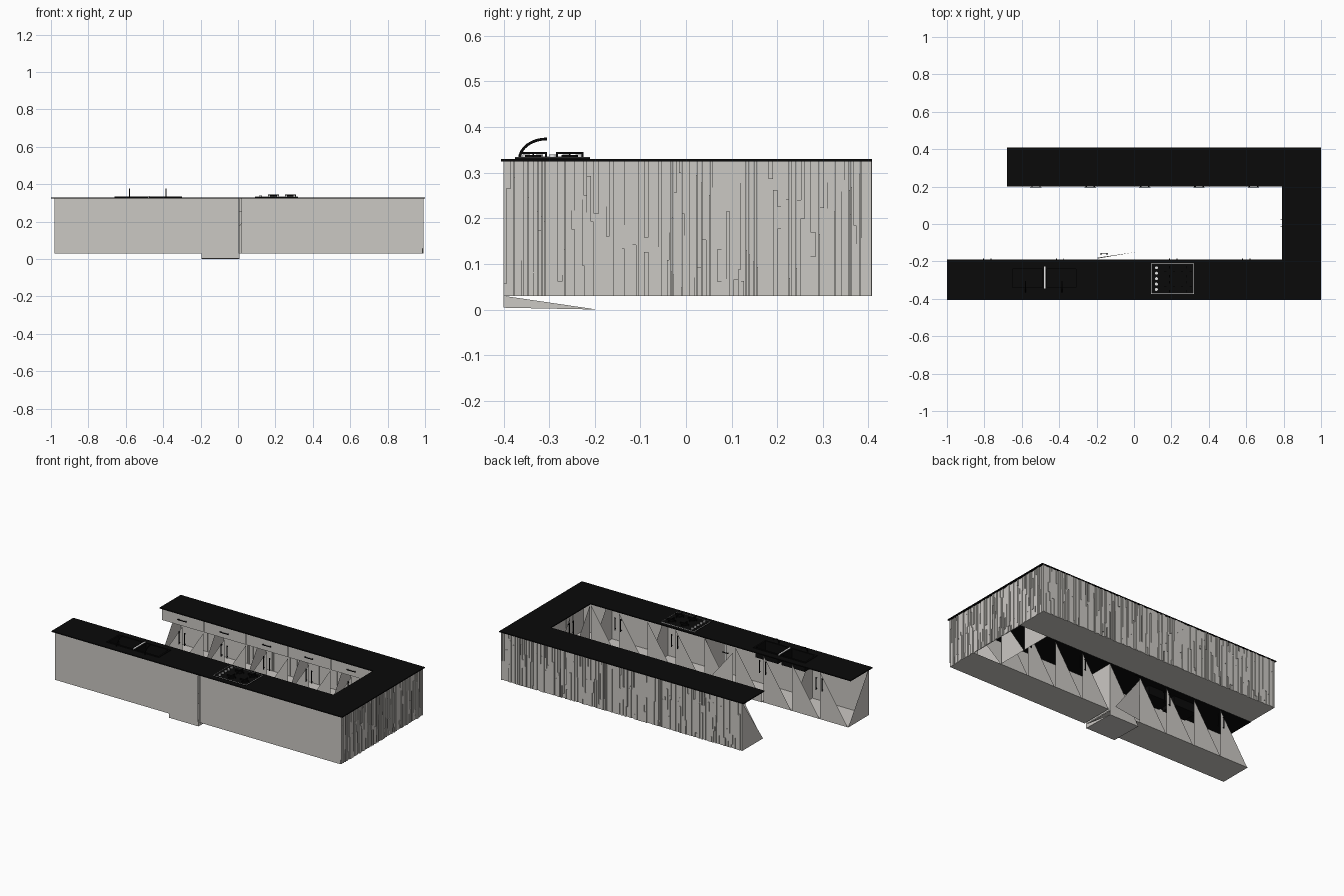
import bpy, bmesh, math, random
from mathutils import Vector, Matrix

if "Cube" in bpy.data.objects:
    bpy.data.objects.remove(bpy.data.objects["Cube"])
random.seed(4)

def mat(name, c):
    m = bpy.data.materials.new(name)
    m.diffuse_color = (*c, 1)
    m.use_nodes = True
    m.node_tree.nodes["Principled BSDF"].inputs["Base Color"].default_value = m.diffuse_color
    return m

BLACK = mat("black stone", (0.003, 0.003, 0.003))
GREY = mat("light grey board", (0.6, 0.58, 0.55))
WHITE = mat("white trim", (0.85, 0.85, 0.85))
Z0, Z1 = 0.03, 0.324          # cabinet bottom and top

def obj(name, bm, m):
    me = bpy.data.meshes.new(name)
    bm.to_mesh(me); bm.free()
    o = bpy.data.objects.new(name, me)
    me.materials.append(m)
    bpy.context.collection.objects.link(o)
    return o

def add_box(bm, a, b):
    a, b = Vector(a), Vector(b)
    bmesh.ops.create_cube(bm, size=1, matrix=Matrix.Translation((a + b) / 2) @ Matrix.Diagonal((*(b - a), 1)))

def add_cyl(bm, c, r, h, n=12):
    bmesh.ops.create_cone(bm, cap_ends=True, segments=n, radius1=r, radius2=r, depth=h,
                          matrix=Matrix.Translation((c[0], c[1], c[2] + h / 2)))

def add_face(bm, *pts):
    bm.faces.new([bm.verts.new(p) for p in pts])

def boxes(name, m, *pairs):
    bm = bmesh.new()
    for a, b in pairs:
        add_box(bm, a, b)
    return obj(name, bm, m)

# U-shaped counter top extruded from its outline
bm = bmesh.new()
outline = [(-1, -.405), (1, -.405), (1, .408), (-.68, .408), (-.68, .2), (.79, .2), (.79, -.19), (-1, -.19)]
f = bm.faces.new([bm.verts.new((x, y, Z1)) for x, y in outline])
up = bmesh.ops.extrude_face_region(bm, geom=[f])
bmesh.ops.translate(bm, vec=(0, 0, .006), verts=[v for v in up['geom'] if isinstance(v, bmesh.types.BMVert)])
bmesh.ops.recalc_face_normals(bm, faces=bm.faces)
counter = obj("counter_top", bm, BLACK)

# Sink: openings, open basins, rims, drainer bar and taps
BASINS = ((-.65, -.49), (-.465, -.31))
YA, YB = -.34, -.24
cutter = boxes("sink_cutter", BLACK, *[((a, YA, .3), (b, YB, .36)) for a, b in BASINS])
cutter.hide_render = True
cutter.hide_viewport = True
mod = counter.modifiers.new("sink openings", 'BOOLEAN')
mod.object, mod.operation, mod.solver = cutter, 'DIFFERENCE', 'EXACT'
bm = bmesh.new()
for a, b in BASINS:
    add_box(bm, (a, YA, .27), (b, YB, .329))
bmesh.ops.delete(bm, geom=[f for f in bm.faces if f.calc_center_median().z > .32], context='FACES')
obj("sink_basins", bm, BLACK)
rims = []
for a, b in BASINS:
    rims += [((a - .01, YA - .01, .33), (b + .01, YA, .334)), ((a - .01, YB, .33), (b + .01, YB + .01, .334)),
             ((a - .01, YA, .33), (a, YB, .334)), ((b, YA, .33), (b + .01, YB, .334))]
boxes("sink_rims", BLACK, *rims)
boxes("sink_divider_bar", WHITE, ((-.482, -.345, .33), (-.473, -.228, .336)))
for x in (-.58, -.385):
    cu = bpy.data.curves.new("tap", 'CURVE')
    cu.dimensions, cu.bevel_depth, cu.bevel_resolution = '3D', .003, 2
    sp = cu.splines.new('POLY')
    sp.points.add(8)
    for i, p in enumerate(sp.points):
        t = i / 8 * math.pi / 2
        p.co = (x, -.305 - .06 * math.cos(t), .33 + .044 * math.sin(t), 1)
    cu.materials.append(BLACK)
    bpy.context.collection.objects.link(bpy.data.objects.new("tap", cu))

# Hob: plate, pale border, knobs, burners and pan supports
boxes("hob_plate", BLACK, ((.09, -.375, .33), (.32, -.21, .333)))
t = .003
boxes("hob_border", WHITE, ((.09, -.375, .33), (.32, -.375 + t, .334)), ((.09, -.21 - t, .33), (.32, -.21, .334)),
      ((.09, -.375, .33), (.09 + t, -.21, .334)), ((.32 - t, -.375, .33), (.32, -.21, .334)))
bm = bmesh.new()
for i in range(5):
    add_cyl(bm, (.12, -.35 + i * .029, .333), .008, .007)
obj("hob_knobs", bm, WHITE)
bm = bmesh.new()
for x in (.19, .28):
    for y in (-.335, -.255):
        add_cyl(bm, (x, y, .333), .018, .006, 16)
        for dx, dy in ((.03, .002), (.002, .03)):
            add_box(bm, (x - dx, y - dy, .341), (x + dx, y + dy, .345))
        for s in (-1, 1):
            add_box(bm, (x + s * .028 - .002, y - .002, .333), (x + s * .028 + .002, y + .002, .345))
            add_box(bm, (x - .002, y + s * .028 - .002, .333), (x + .002, y + s * .028 + .002, .345))
obj("hob_burners", bm, BLACK)

# Flat outer front panels and cabinet floors
bm = bmesh.new()
for a, b in ((-.98, .005), (.02, .985)):
    add_face(bm, (a, -.4, Z0), (b, -.4, Z0), (b, -.4, Z1), (a, -.4, Z1))
    add_face(bm, (a, -.4, Z0), (b, -.4, Z0), (b, -.195, Z0), (a, -.195, Z0))
add_face(bm, (-.67, .2, Z0), (.985, .2, Z0), (.985, .4, Z0), (-.67, .4, Z0))
obj("cabinet_panels_and_floors", bm, GREY)

# Triangular end panels and dividers
bm = bmesh.new()
for x in (-.98, -.59, .02, .405, .79):
    add_face(bm, (x, -.4, Z0), (x, -.195, Z0), (x, -.4, Z1))
for i in range(6):
    x = -.67 + i * .291
    add_face(bm, (x, .4, Z0), (x, .2, Z0), (x, .4, Z1))
obj("cabinet_dividers", bm, GREY)

# Rough plank cladding: vertical strips with random depth and breaks
def cladding(name, length, place):
    bm = bmesh.new()
    u = 0
    while u < length:
        w = min(random.uniform(.004, .011), length - u)
        cuts = [Z0] + sorted(random.uniform(Z0 + .02, Z1 - .02) for _ in range(random.choice((0, 1, 1, 2)))) + [Z1]
        for a, b in zip(cuts, cuts[1:]):
            d = random.uniform(.001, .009)
            add_box(bm, (u, 0, a), (u + w, d, b))
        u += w + .0002
    bmesh.ops.transform(bm, matrix=place, verts=bm.verts)
    return obj(name, bm, GREY)

cladding("back_cladding", 1.66, Matrix.Translation((-.67, .399, 0)))
cladding("right_cladding", .8, Matrix.Translation((.984, .4, 0)) @ Matrix.Rotation(-math.pi / 2, 4, 'Z'))

# Inner doors: creased half panels with paired bar handles
doors, handles = bmesh.new(), bmesh.new()

def handle(p, out, along, half):
    p, out = Vector(p), Vector(out)
    side = Vector((abs(out.y), abs(out.x), 0))
    ax = Vector((0, 0, 1)) if along == 'z' else side
    th = side if along == 'z' else Vector((0, 0, 1))
    def bar(c, l, o0, o1):
        a, b = c - ax * l - th * .002 + out * o0, c + ax * l + th * .002 + out * o1
        add_box(handles, [min(q) for q in zip(a, b)], [max(q) for q in zip(a, b)])
    bar(p, half, .006, .010)
    for s in (-1, 1):
        bar(p + ax * s * half * .8, .002, 0, .008)

def unit(a, b, out, top, bottom=Z0):
    a, b = Vector((*a, 0)), Vector((*b, 0))
    m = (a + b) / 2
    d = (b - a).normalized()
    for p, q in ((a, m), (m, b)):
        g = d * .002
        zl, zh = Vector((0, 0, bottom)), Vector((0, 0, top))
        add_face(doors, p + g + zl, q - g + zl, q - g + zh)
    for s in (-1, 1):
        handle(m + d * s * .02 + Vector((0, 0, top - .07)), out, 'z', .04)

for c in (-.785, -.395, .21, .6):
    unit((c - .193, -.195), (c + .193, -.195), (0, 1, 0), Z1 - .004)
unit((.793, .2), (.793, -.19), (-1, 0, 0), Z1 - .004)
for i in range(5):
    x = -.67 + i * .291
    unit((x, .205), (x + .291, .205), (0, -1, 0), .25)
    # drawer front above the doors
    add_face(doors, (x + .002, .205, .255), (x + .289, .205, .255), (x + .289, .205, Z1), (x + .002, .205, Z1))
    handle((x + .145, .205, .29), (0, -1, 0), 'x', .03)
obj("inner_doors", doors, GREY)

# Low appliance between the cabinets, with a door wedge standing proud
bm = bmesh.new()
A, B = -.195, .008
add_face(bm, (A, -.4, .004), (B, -.4, .004), (B, -.195, .0), (A, -.195, .0))
add_face(bm, (A, -.4, .004), (B, -.4, .004), (B, -.4, Z0), (A, -.4, Z0))
add_face(bm, (B, -.4, .004), (B, -.195, 0), (B, -.4, Z0))
add_face(bm, (B, -.4, Z0), (B, -.195, Z0), (B, -.195, Z1), (B, -.4, Z1))
add_face(bm, (A, -.195, 0), (B, -.195, 0), (B, -.195, Z1))
add_face(bm, (A, -.185, .29), (A, -.15 - .03, Z0), (B, -.15, .03))
obj("appliance", bm, GREY)
handle((-.16, -.165, .29), (0, 1, 0), 'x', .02)
obj("handles", handles, BLACK)
